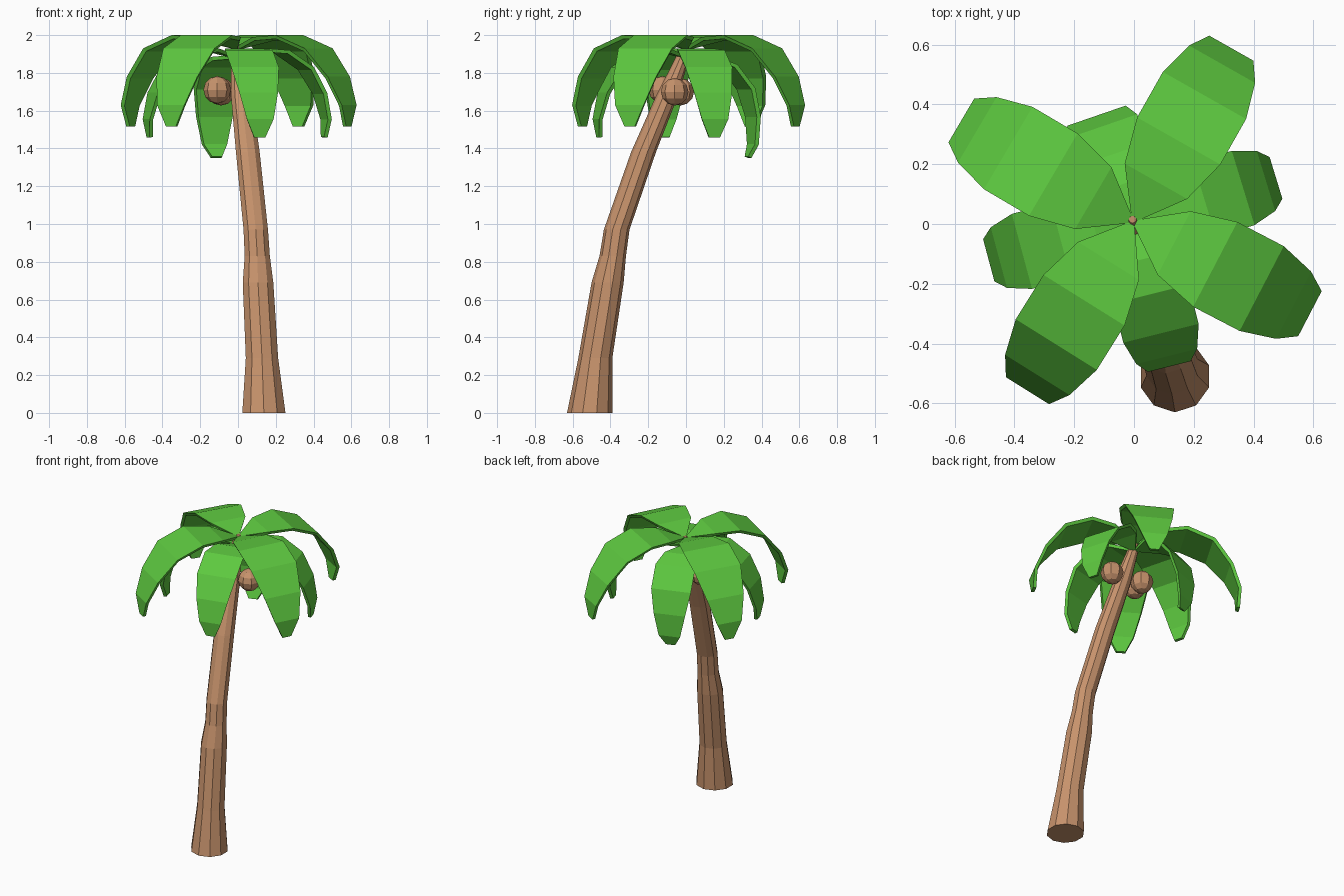
import bpy, bmesh, math
from mathutils import Vector

if "Cube" in bpy.data.objects:
    bpy.data.objects.remove(bpy.data.objects["Cube"])


def material(name, color):
    m = bpy.data.materials.new(name)
    m.diffuse_color = (*color, 1)
    m.use_nodes = True
    m.node_tree.nodes["Principled BSDF"].inputs["Base Color"].default_value = m.diffuse_color
    return m


BARK = material("bark", (0.57, 0.29, 0.15))
LEAF = material("leaf_green", (0.11, 0.58, 0.05))


def finish(bm, name, mat):
    bmesh.ops.recalc_face_normals(bm, faces=bm.faces)
    me = bpy.data.meshes.new(name)
    bm.to_mesh(me)
    bm.free()
    me.materials.append(mat)
    ob = bpy.data.objects.new(name, me)
    bpy.context.collection.objects.link(ob)
    return ob


def skin(bm, loops):
    """Bridge closed loops in order and cap both ends."""
    n = len(loops[0])
    for a, b in zip(loops, loops[1:]):
        for i in range(n):
            j = (i + 1) % n
            bm.faces.new((a[i], a[j], b[j], b[i]))
    bm.faces.new(loops[0][::-1])
    bm.faces.new(loops[-1])


# Leaning trunk: rings of (x, y, z, radius)
RINGS = [(0.137, -0.51, 0, 0.12), (0.127, -0.48, 0.29, 0.09),
         (0.106, -0.415, 0.69, 0.085), (0.102, -0.388, 0.83, 0.07),
         (0.094, -0.367, 0.97, 0.068), (0.052, -0.225, 1.38, 0.066),
         (0.018, -0.10, 1.68, 0.058), (-0.003, -0.015, 1.89, 0.036),
         (-0.005, 0.015, 1.95, 0.012)]
SIDES = 10
bm = bmesh.new()
loops = []
for x, y, z, r in RINGS:
    angles = [math.pi / 2 + 2 * math.pi * i / SIDES for i in range(SIDES)]
    loops.append([bm.verts.new((x + r * math.cos(a), y + r * math.sin(a), z))
                  for a in angles])
skin(bm, loops)
finish(bm, "trunk", BARK)

# Leaf profiles: (distance out, height, half width)
UPPER = [(0.01, 1.945, 0.012), (0.155, 1.99, 0.12), (0.31, 2.0, 0.16),
         (0.485, 1.93, 0.16), (0.605, 1.78, 0.127), (0.667, 1.63, 0.085),
         (0.665, 1.515, 0.03)]
LOWER = [(0.01, 1.895, 0.012), (0.13, 1.93, 0.10), (0.25, 1.92, 0.13),
         (0.385, 1.83, 0.13), (0.465, 1.695, 0.105), (0.50, 1.555, 0.073),
         (0.49, 1.458, 0.03)]
DROOPING = [(0.01, 1.895, 0.012), (0.13, 1.885, 0.10), (0.235, 1.845, 0.13),
            (0.335, 1.72, 0.13), (0.375, 1.57, 0.103), (0.375, 1.42, 0.07),
            (0.348, 1.35, 0.03)]


# Each leaf is a thin bent blade, slightly narrower underneath
def leaf(name, profile, angle, thick=0.02):
    a = math.radians(angle)
    out = Vector((math.cos(a), math.sin(a), 0))
    side = Vector((-math.sin(a), math.cos(a), 0))
    bm = bmesh.new()
    loops = []
    for i, (r, z, w) in enumerate(profile):
        p, q = profile[max(i - 1, 0)], profile[min(i + 1, len(profile) - 1)]
        along = out * (q[0] - p[0]) + Vector((0, 0, q[1] - p[1]))
        up = along.cross(side).normalized()
        c = out * r + Vector((-0.003, 0.008, z))
        low = c - up * thick
        loops.append([bm.verts.new(v) for v in (
            c - side * w, c + side * w, low + side * w * 0.93, low - side * w * 0.93)])
    skin(bm, loops)
    finish(bm, name, LEAF)


# Two whorls of four leaves
for k, ang in enumerate((60.5, 149.5, 238, 332.5)):
    leaf(f"upper_leaf_{k + 1}", UPPER, ang)
for k, ang in enumerate((17, 195, 284)):
    leaf(f"lower_leaf_{k + 1}", LOWER, ang)
leaf("drooping_leaf", DROOPING, 109)

# Coconuts hanging around the trunk
for k, pos in enumerate([(0.13, -0.06, 1.70), (-0.11, -0.125, 1.71), (-0.09, -0.03, 1.70)]):
    bm = bmesh.new()
    bmesh.ops.create_uvsphere(bm, u_segments=8, v_segments=6, radius=0.073)
    bmesh.ops.translate(bm, verts=bm.verts, vec=pos)
    finish(bm, f"coconut_{k + 1}", BARK)
